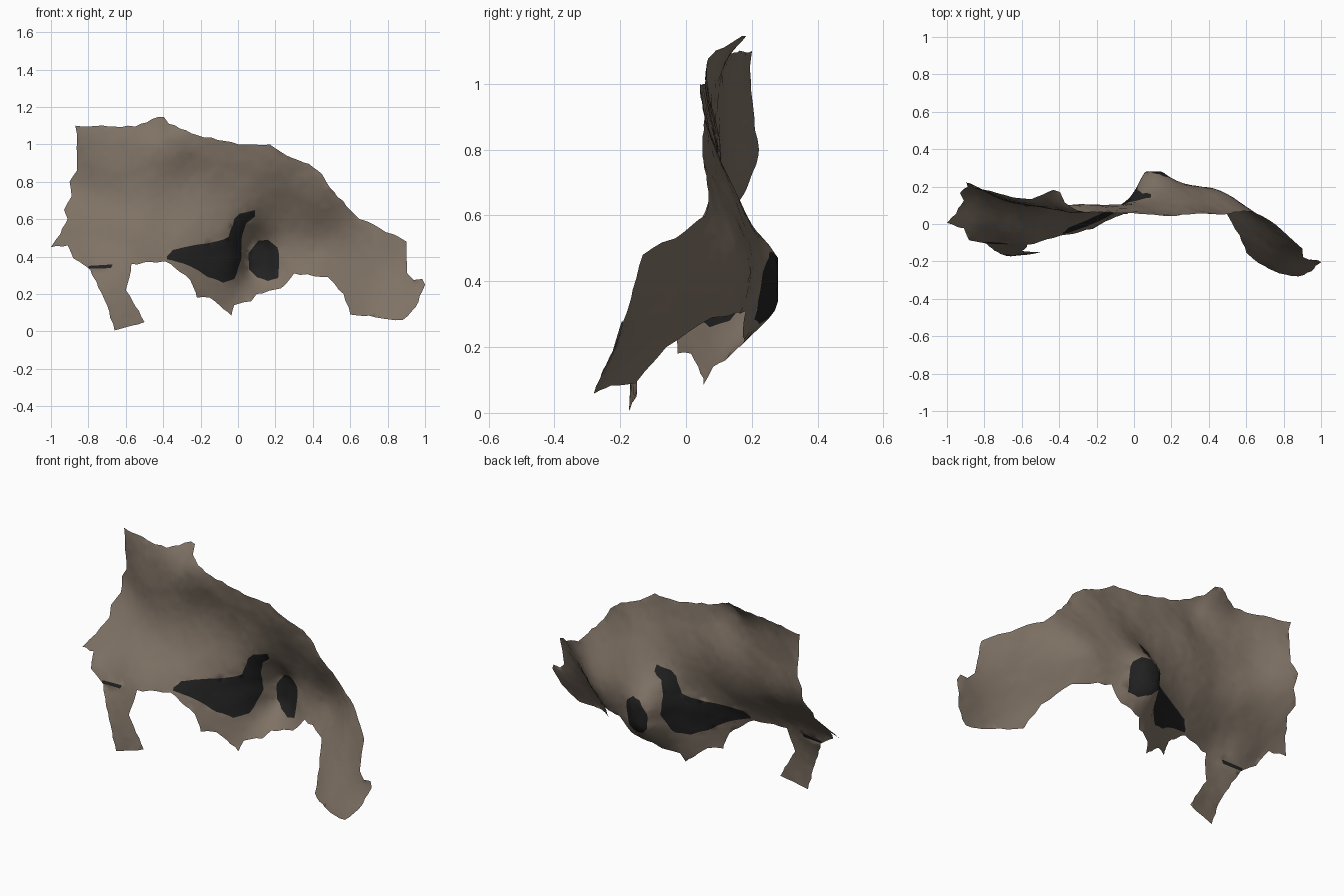
import bpy, math, random
from mathutils import Vector
from mathutils.geometry import delaunay_2d_cdt

if "Cube" in bpy.data.objects:
    bpy.data.objects.remove(bpy.data.objects["Cube"])
random.seed(4)


def material(name, rgb):
    m = bpy.data.materials.new(name)
    m.diffuse_color = (*rgb, 1)
    m.use_nodes = True
    m.node_tree.nodes["Principled BSDF"].inputs["Base Color"].default_value = m.diffuse_color
    return m


bone = material("weathered bone", (0.215, 0.170, 0.131))
dark = material("dark opening", (0.015, 0.015, 0.015))

# Front outline of the curved sheet (x, z)
OUTLINE = [(-.87, 1.1), (-.55, 1.095), (-.43, 1.145), (-.395, 1.145), (-.37, 1.11), (-.22, 1.05),
           (0, 1.0), (.17, 1.0), (.26, .94), (.38, .895), (.45, .84), (.49, .77), (.65, .6), (.76, .55),
           (.9, .48), (.905, .31), (.94, .275), (.985, .28), (1, .25), (.95, .13), (.88, .06), (.6, .09),
           (.565, .2), (.48, .29), (.3, .31), (.23, .23), (.1, .2), (.07, .16), (-.02, .14),
           (-.035, .085), (-.08, .12), (-.15, .18), (-.22, .18), (-.24, .24), (-.28, .3), (-.39, .375),
           (-.57, .36), (-.6, .22), (-.5, .05), (-.66, .005), (-.7, .14), (-.79, .33), (-.88, .39),
           (-.91, .46), (-1, .45), (-.95, .52), (-.91, .6), (-.93, .65), (-.89, .72), (-.9, .8),
           (-.86, .86), (-.86, 1.05)]

# Dark areas
NASAL = [(-.38, .385), (-.38, .4), (-.35, .435), (-.1, .485), (-.05, .505), (-.02, .6), (.01, .63),
         (.09, .648), (.09, .615), (.045, .58), (.02, .5), (.02, .4), (-.02, .28), (-.08, .26),
         (-.16, .29), (-.23, .335), (-.3, .365)]
SOCKET = [(.085, .455), (.11, .485), (.16, .49), (.21, .45), (.22, .4), (.215, .285), (.16, .27),
          (.1, .29), (.06, .33), (.057, .42)]
SLIT = [(-.8, .335), (-.8, .35), (-.67, .358), (-.68, .338)]

# Depth of the sheet along its rim and over its inside (x, z, y)
RIM_DEPTH = [(-.87, 1.1, .20), (-.55, 1.1, .135), (-.41, 1.145, .18), (-.36, 1.09, .085),
             (-.2, 1.04, .06), (.05, 1.0, .055), (.2, .98, .045), (.42, .86, .055), (.5, .77, .05),
             (.65, .6, .06), (.76, .55, -.005), (.9, .48, -.13), (.9, .31, -.175), (1, .25, -.205),
             (.88, .06, -.28), (.66, .09, -.205), (.575, .11, -.12), (.56, .21, -.05),
             (.48, .29, .08), (.3, .31, .18), (.22, .24, .185), (.09, .19, .145), (-.03, .09, .06),
             (-.21, .19, -.02), (-.3, .33, -.04), (-.57, .37, -.105), (-.66, .01, -.175),
             (-.5, .05, -.15), (-.78, .34, -.10), (-.9, .41, -.075), (-1, .45, .005),
             (-.91, .6, .125), (-.89, .75, .21), (-.86, .92, .205)]
INNER_DEPTH = [(.057, .33, .275), (.057, .44, .28), (.2, .38, .23), (.42, .42, .19), (.52, .45, .145),
               (.15, .57, .2), (.17, .64, .165), (.05, .64, .135), (.4, .62, .14), (.15, .82, .085),
               (-.1, .42, .09), (-.1, .72, .105), (-.25, .85, .10), (-.4, .8, .095), (-.4, .58, .055),
               (-.35, .45, -.015), (-.65, .6, .065), (-.65, .46, -.05), (-.7, .85, .13),
               (.72, .35, -.08), (-.02, .3, .135), (0, .38, .16), (0, .48, .155), (.08, .52, .235),
               (-.04, .55, .11)]


def kernel(r2):
    return 0 if r2 < 1e-12 else .5 * r2 * math.log(r2)


def thin_plate(pts):
    """Smooth surface through scattered depth points."""
    n = len(pts)
    rows = []
    for i, (x, z, y) in enumerate(pts):
        r = [kernel((x - q[0]) ** 2 + (z - q[1]) ** 2) for q in pts]
        r[i] += .001
        rows.append(r + [1, x, z, y])
    for c in (lambda q: 1, lambda q: q[0], lambda q: q[1]):
        rows.append([c(q) for q in pts] + [0, 0, 0, 0])
    m = n + 3
    for i in range(m):
        p = max(range(i, m), key=lambda k: abs(rows[k][i]))
        rows[i], rows[p] = rows[p], rows[i]
        for k in range(m):
            if k != i and rows[k][i]:
                f = rows[k][i] / rows[i][i]
                rows[k] = [a - f * b for a, b in zip(rows[k], rows[i])]
    w = [rows[i][m] / rows[i][i] for i in range(m)]
    return lambda x, z: (w[n] + w[n + 1] * x + w[n + 2] * z +
                         sum(w[i] * kernel((x - q[0]) ** 2 + (z - q[1]) ** 2)
                             for i, q in enumerate(pts)))


def inside(p, poly):
    hit = False
    for (ax, az), (bx, bz) in zip(poly, poly[1:] + poly[:1]):
        if (az > p[1]) != (bz > p[1]) and p[0] < (bx - ax) * (p[1] - az) / (bz - az) + ax:
            hit = not hit
    return hit


def ragged(poly, step, amount):
    """Split the edges and shake the new points a little."""
    out = []
    for a, b in zip(poly, poly[1:] + poly[:1]):
        n = max(1, round(math.dist(a, b) / step))
        out.append(a)
        for i in range(1, n):
            t = i / n
            out.append((a[0] + (b[0] - a[0]) * t + random.uniform(-amount, amount),
                        a[1] + (b[1] - a[1]) * t + random.uniform(-amount, amount)))
    return out


rim = ragged(OUTLINE, .035, .005)
patches = [ragged(NASAL, .03, .003), ragged(SOCKET, .03, .002), SLIT]

# Plane triangulation that follows the outline and the dark areas
points, edges = [], []
for loop in [rim] + patches:
    s = len(points)
    points += [Vector(p) for p in loop]
    edges += [(s + i, s + (i + 1) % len(loop)) for i in range(len(loop))]
step = .028
for i in range(-36, 37):
    for j in range(0, 42):
        p = (i * step + random.uniform(-.008, .008), j * step + random.uniform(-.008, .008))
        if inside(p, rim):
            points.append(Vector(p))
flat, _, tris, *_ = delaunay_2d_cdt(points, edges, [], 0, 1e-5)

# Lift the sheet into depth with slight lumps
depth = thin_plate(RIM_DEPTH + INNER_DEPTH)


def lumps(x, z):
    return (.003 * math.sin(17 * x + 5 * z) * math.sin(13 * z - 4 * x)
            + random.uniform(-.002, .002))


verts = [(p.x, max(-.28, min(.28, depth(p.x, p.y) + lumps(p.x, p.y))), max(0, p.y)) for p in flat]
faces, slots = [], []
for t in tris:
    c = sum((flat[i] for i in t), Vector((0, 0))) / len(t)
    if inside(c, rim):
        faces.append(tuple(t))
        slots.append(int(any(inside(c, q) for q in patches)))

mesh = bpy.data.meshes.new("bone_fragment")
mesh.from_pydata(verts, [], faces)
mesh.materials.append(bone)
mesh.materials.append(dark)
for f, s in zip(mesh.polygons, slots):
    f.material_index = s
    f.use_smooth = True
obj = bpy.data.objects.new("bone_fragment", mesh)
bpy.context.collection.objects.link(obj)
